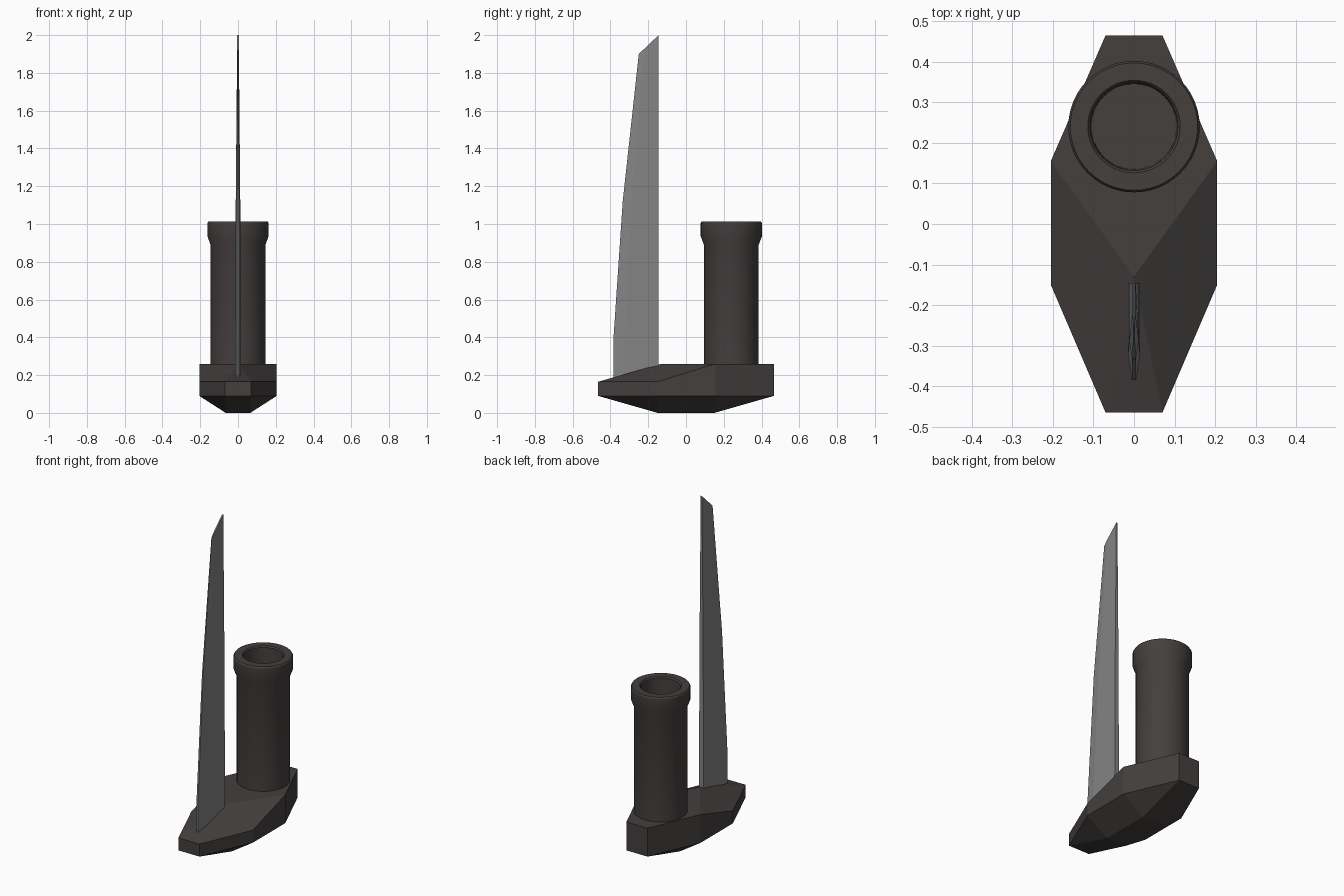
import bpy
import bmesh
import math

if "Cube" in bpy.data.objects:
    bpy.data.objects.remove(bpy.data.objects["Cube"], do_unlink=True)


def material(name, colour):
    m = bpy.data.materials.new(name)
    m.use_nodes = True
    m.diffuse_color = colour
    m.node_tree.nodes["Principled BSDF"].inputs["Base Color"].default_value = colour
    return m


def finish(bm, name, mat, smooth=False):
    bmesh.ops.recalc_face_normals(bm, faces=bm.faces)
    mesh = bpy.data.meshes.new(name)
    bm.to_mesh(mesh)
    bm.free()
    mesh.materials.append(mat)
    ob = bpy.data.objects.new(name, mesh)
    bpy.context.collection.objects.link(ob)
    if smooth:
        bpy.ops.object.select_all(action='DESELECT')
        ob.select_set(True)
        bpy.context.view_layer.objects.active = ob
        bpy.ops.object.shade_smooth_by_angle(angle=math.radians(25))
    return ob


def bridge(bm, a, b):
    for i in range(len(a)):
        j = (i + 1) % len(a)
        bm.faces.new((a[i], a[j], b[j], b[i]))


dark = material("dark_housing", (0.057, 0.050, 0.048, 1))
grey = material("blade_grey", (0.23, 0.23, 0.23, 1))

# Faceted base: keel, waist ring and sloping deck
bm = bmesh.new()
outline = [(0.07, -0.465), (0.205, -0.15), (0.205, 0.155), (0.07, 0.465),
           (-0.07, 0.465), (-0.205, 0.155), (-0.205, -0.15), (-0.07, -0.465)]
waist = [bm.verts.new((x, y, 0.09)) for x, y in outline]
rim = [bm.verts.new((x, y, 0.26 if y > 0 else 0.165)) for x, y in outline]
keel = [bm.verts.new((x, y, 0)) for x, y in
        ((0.065, -0.15), (0.065, 0.15), (-0.065, 0.15), (-0.065, -0.15))]
apex = bm.verts.new((0, -0.13, 0.26))
bridge(bm, waist, rim)
bm.faces.new(keel)
bm.faces.new((apex, rim[2], rim[3], rim[4], rim[5]))
bm.faces.new((apex, rim[7], rim[0]))
bm.faces.new((apex, rim[0], rim[1], rim[2]))
bm.faces.new((apex, rim[5], rim[6], rim[7]))
for k, (i, j, l) in enumerate(((0, 1, 0), (2, 3, 1), (4, 5, 2), (6, 7, 3))):
    bm.faces.new((waist[i], waist[j], keel[l]))
for i, j, k, l in ((1, 2, 0, 1), (3, 4, 1, 2), (5, 6, 2, 3), (7, 0, 3, 0)):
    bm.faces.new((waist[i], waist[j], keel[l], keel[k]))
finish(bm, "base", dark)

# Hollow tube turned from a profile of radius and height
bm = bmesh.new()
profile = [(0.145, 0.24), (0.145, 0.89), (0.162, 0.935), (0.162, 1.005),
           (0.157, 1.013), (0.114, 1.013), (0.108, 1.005), (0.105, 0.86)]
sides = 48
rings = []
for r, z in profile:
    rings.append([bm.verts.new((r * math.cos(t), 0.24 + r * math.sin(t), z))
                  for t in (math.tau * i / sides for i in range(sides))])
for a, b in zip(rings, rings[1:]):
    bridge(bm, a, b)
bm.faces.new(rings[0])
bm.faces.new(rings[-1])
finish(bm, "tube", dark, True)

# Tapering blade: sharp leading edge, thick middle, flat trailing edge
bm = bmesh.new()
sections = []
for lead, z_lead, z_back, half in ((-0.385, 0.17, 0.2, 0.015), (-0.385, 0.38, 0.38, 0.015),
                                   (-0.335, 1.12, 1.12, 0.012), (-0.25, 1.9, 2.0, 0.004)):
    def point(x, f):
        return bm.verts.new((x, lead + (-0.145 - lead) * f, z_lead + (z_back - z_lead) * f))
    sections.append([point(-half * 0.35, 0), point(half * 0.35, 0), point(half, 0.25),
                     point(half, 1), point(-half, 1), point(-half, 0.25)])
for a, b in zip(sections, sections[1:]):
    bridge(bm, a, b)
bm.faces.new(sections[0])
bm.faces.new(sections[-1])
finish(bm, "blade", grey)
